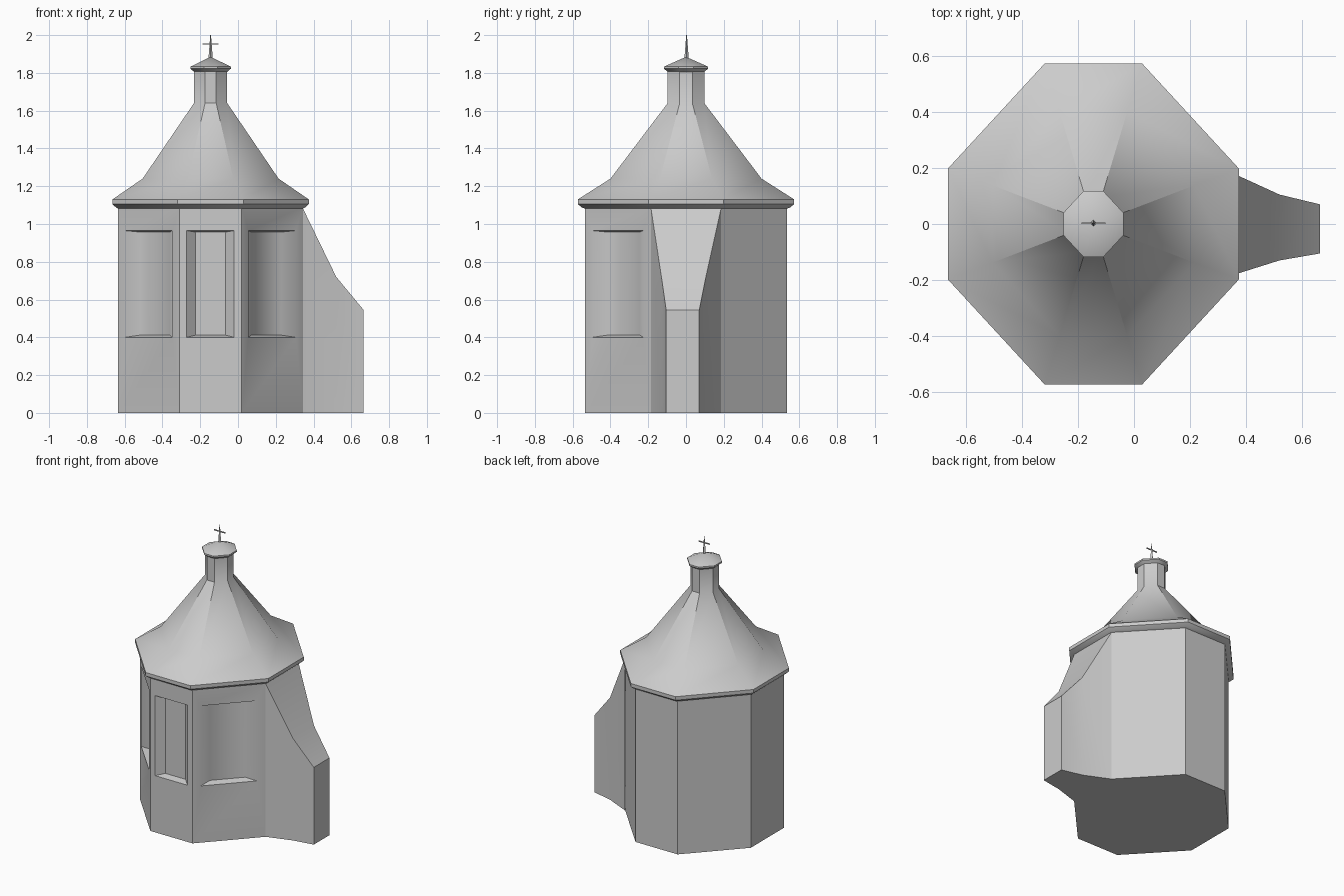
import bpy, bmesh
from mathutils import Vector

if "Cube" in bpy.data.objects:
    bpy.data.objects.remove(bpy.data.objects["Cube"])

CX = -0.145                      # axis of the octagonal tower


def octagon(hx, hy, z):
    """Eight corners, counter-clockwise, starting at the front-left end of the front side."""
    a, b = 0.335 * hx, 0.345 * hy
    pts = [(-a, -hy), (a, -hy), (hx, -b), (hx, b), (a, hy), (-a, hy), (-hx, b), (-hx, -b)]
    return [Vector((CX + x, y, z)) for x, y in pts]


def finish(bm, name, angle=0.6):
    bmesh.ops.remove_doubles(bm, verts=bm.verts, dist=0.0005)
    bmesh.ops.recalc_face_normals(bm, faces=bm.faces)
    me = bpy.data.meshes.new(name)
    bm.to_mesh(me)
    bm.free()
    ob = bpy.data.objects.new(name, me)
    bpy.context.collection.objects.link(ob)
    bpy.ops.object.select_all(action='DESELECT')
    ob.select_set(True)
    bpy.context.view_layer.objects.active = ob
    bpy.ops.object.shade_smooth_by_angle(angle=angle)
    return ob


def face(bm, pts):
    return bm.faces.new([bm.verts.new(p) for p in pts])


def ring_faces(bm, lo, hi):
    n = len(lo)
    for i in range(n):
        j = (i + 1) % n
        face(bm, (lo[i], lo[j], hi[j], hi[i]))


def stack(name, profile):
    """Octagonal rings joined upwards."""
    bm = bmesh.new()
    rings = [octagon(*p) for p in profile]
    for lo, hi in zip(rings, rings[1:]):
        ring_faces(bm, lo, hi)
    return finish(bm, name)


# walls, with splayed window niches in the three front sides
bm = bmesh.new()
low, top = octagon(0.49, 0.535, 0), octagon(0.49, 0.535, 1.09)
for i in range(8):
    p, q = low[i], low[(i + 1) % 8]
    if i not in (7, 0, 1):
        face(bm, (p, q, top[(i + 1) % 8], top[i]))
        continue
    inward = Vector((0, 0, 1)).cross((q - p).normalized())

    def rect(u0, u1, z0, z1, depth=0.0):
        return [p.lerp(q, u) + inward * depth + Vector((0, 0, z))
                for u, z in ((u0, z0), (u1, z0), (u1, z1), (u0, z1))]

    rims = [rect(0, 1, 0, 1.09), rect(0.11, 0.88, 0.40, 0.965),
            rect(0.26, 0.74, 0.412, 0.957, 0.045)]
    for outer, inner in zip(rims, rims[1:]):
        ring_faces(bm, outer, inner)
    face(bm, rims[-1])
face(bm, low[::-1])
finish(bm, "walls")

# flared roof with eaves and turret neck
stack("roof", [(0.485, 0.53, 1.08), (0.50, 0.55, 1.087), (0.52, 0.573, 1.105),
               (0.52, 0.573, 1.13), (0.36, 0.40, 1.24), (0.088, 0.097, 1.64),
               (0.088, 0.097, 1.82)])

# turret cap
stack("turret_cap", [(0.087, 0.095, 1.805), (0.107, 0.117, 1.822),
                     (0.107, 0.117, 1.833), (0.0, 0.0, 1.885)])

# buttress on the right side, tapering outwards: x, front y, back y, top z
bm = bmesh.new()
sections = [[Vector((x, y0, 0)), Vector((x, y1, 0)), Vector((x, y1, z)), Vector((x, y0, z))]
            for x, y0, y1, z in ((0.345, -0.185, 0.185, 1.08), (0.52, -0.13, 0.105, 0.72),
                                 (0.665, -0.105, 0.07, 0.545))]
for lo, hi in zip(sections, sections[1:]):
    ring_faces(bm, lo, hi)
face(bm, sections[-1])
finish(bm, "buttress")

# finial cross: tapered post and thin arm
bpy.ops.mesh.primitive_cone_add(vertices=4, radius1=0.012, radius2=0.002, depth=0.13,
                                location=(CX, 0.003, 1.935))
bpy.context.object.name = "cross_post"
bpy.ops.mesh.primitive_cube_add(size=1, location=(CX, 0.003, 1.953))
bpy.context.object.name = "cross_arm"
bpy.context.object.scale = (0.085, 0.006, 0.007)
